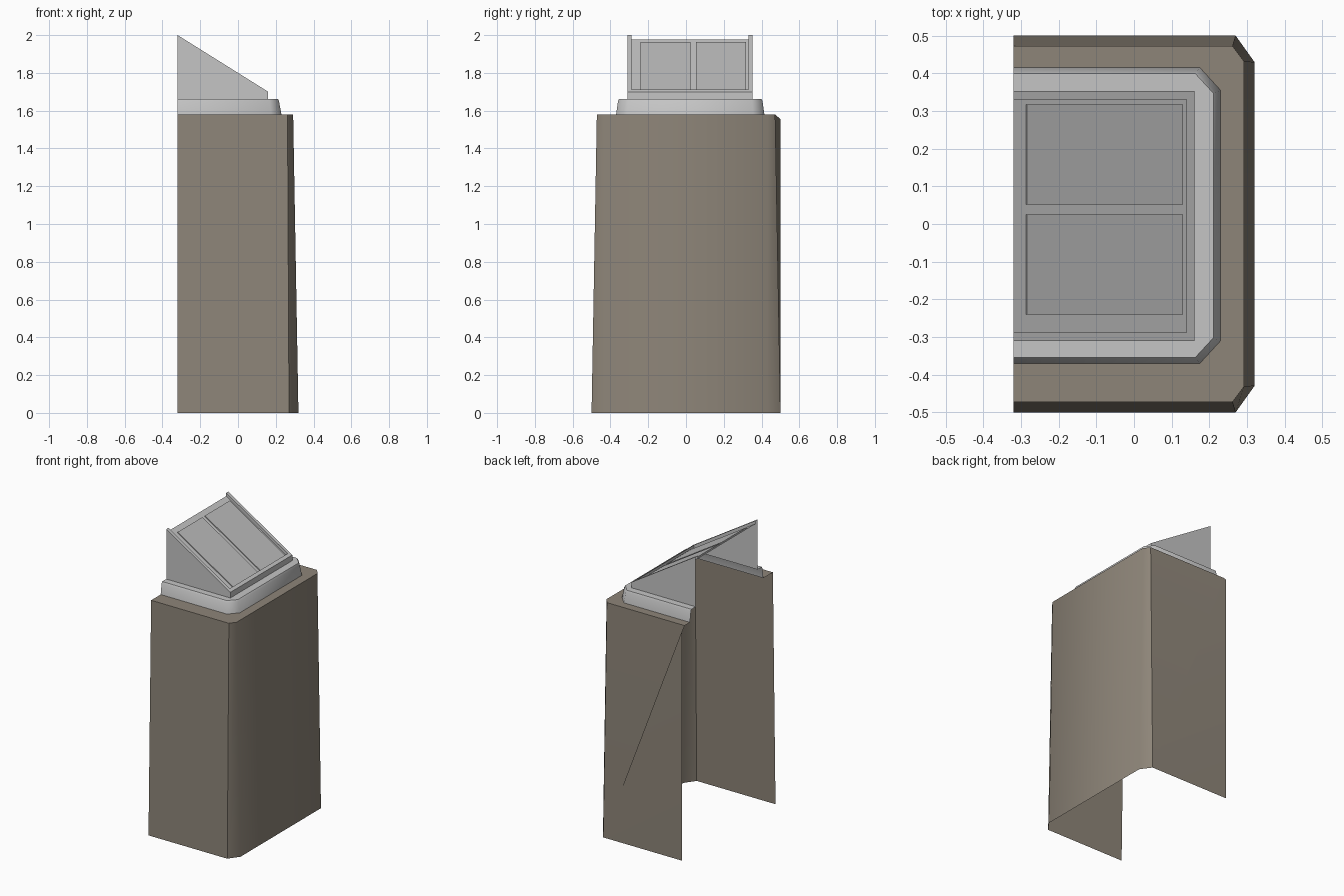
import bpy, math
from mathutils import Vector

if "Cube" in bpy.data.objects:
    bpy.data.objects.remove(bpy.data.objects["Cube"])

BACK = -0.32


def mat(name, col):
    m = bpy.data.materials.new(name)
    m.diffuse_color = (*col, 1)
    m.use_nodes = True
    m.node_tree.nodes["Principled BSDF"].inputs["Base Color"].default_value = m.diffuse_color
    return m


STONE = mat("warm_stone", (0.27, 0.235, 0.19))
SILVER = mat("silver_grey", (0.56, 0.56, 0.56))
PANEL = mat("panel_grey", (0.51, 0.51, 0.51))


def make(name, verts, faces, material):
    me = bpy.data.meshes.new(name)
    me.from_pydata(verts, [], faces)
    me.update()
    me.materials.append(material)
    ob = bpy.data.objects.new(name, me)
    bpy.context.collection.objects.link(ob)
    bpy.ops.object.select_all(action='DESELECT')
    bpy.context.view_layer.objects.active = ob
    ob.select_set(True)
    bpy.ops.object.shade_smooth_by_angle(angle=math.radians(50))
    return ob


def u_loop(x1, y0, y1, z, cx=0.0, cy=0.0):
    """U-shaped outline, open at the back, with cut corners."""
    return [(BACK, y0, z), (x1 - cx, y0, z), (x1, y0 + cy, z),
            (x1, y1 - cy, z), (x1 - cx, y1, z), (BACK, y1, z)]


def bridge(loops):
    verts = [p for l in loops for p in l]
    faces = []
    for k in range(len(loops) - 1):
        a, b = k * 6, k * 6 + 6
        faces += [(a + i, a + i + 1, b + i + 1, b + i) for i in range(5)]
    return verts, faces


# tapered pedestal, open at the back and below
v, f = bridge([u_loop(0.32, -0.5, 0.5, 0, 0.05, 0.07),
               u_loop(0.292, -0.472, 0.472, 1.58, 0.03, 0.04),
               u_loop(0.225, -0.37, 0.415, 1.58, 0.055, 0.06)])
# the +y wall is creased: a vertical lower triangle and a leaning upper part
v.append((BACK, 0.5, 1.555))
f.remove((4, 5, 11, 10))
f += [(4, 5, 18), (4, 18, 11, 10)]
make("pedestal", v, f, STONE)

# rounded collar between pedestal and console
v, f = bridge([u_loop(0.23, -0.37, 0.415, 1.58, 0.055, 0.06),
               u_loop(0.217, -0.36, 0.405, 1.65, 0.05, 0.055),
               u_loop(0.211, -0.354, 0.399, 1.662, 0.048, 0.052),
               u_loop(0.16, -0.31, 0.353, 1.662, 0.0005, 0.0005)])
make("collar", v, f, SILVER)


# sloped console shell: side cheeks, lip and recessed deck
def top_z(x):
    return 2.0 - 0.625 * (x - BACK)


def deck_z(x):
    return top_z(x) - 0.022


Y0, Y1, T = -0.31, 0.353, 0.022
FX, LX = 0.16, 0.14


def rim(x1, y0, y1, zf):
    return [(BACK, y0, zf(BACK)), (x1, y0, zf(x1)), (x1, y1, zf(x1)), (BACK, y1, zf(BACK))]


loops = [rim(FX, Y0, Y1, lambda x: 1.66), rim(FX, Y0, Y1, top_z),
         rim(LX, Y0 + T, Y1 - T, top_z), rim(LX, Y0 + T, Y1 - T, deck_z)]
v = [p for l in loops for p in l]
f = [(k * 4 + i, k * 4 + i + 1, k * 4 + i + 5, k * 4 + i + 4) for k in range(3) for i in range(3)]
f.append((12, 13, 14, 15))
make("console", v, f, SILVER)

# two thin flat plates on the sloping deck
n = Vector((0.625, 0, 1)).normalized() * 0.006
for name, a, b in (("left_panel", -0.24, 0.025), ("right_panel", 0.052, 0.317)):
    base = [Vector((x, y, deck_z(x))) for x, y in ((-0.287, a), (0.127, a), (0.127, b), (-0.287, b))]
    v = [tuple(p) for p in base] + [tuple(p + n) for p in base]
    f = [(i, (i + 1) % 4, (i + 1) % 4 + 4, i + 4) for i in range(4)] + [(4, 5, 6, 7)]
    make(name, v, f, PANEL)
